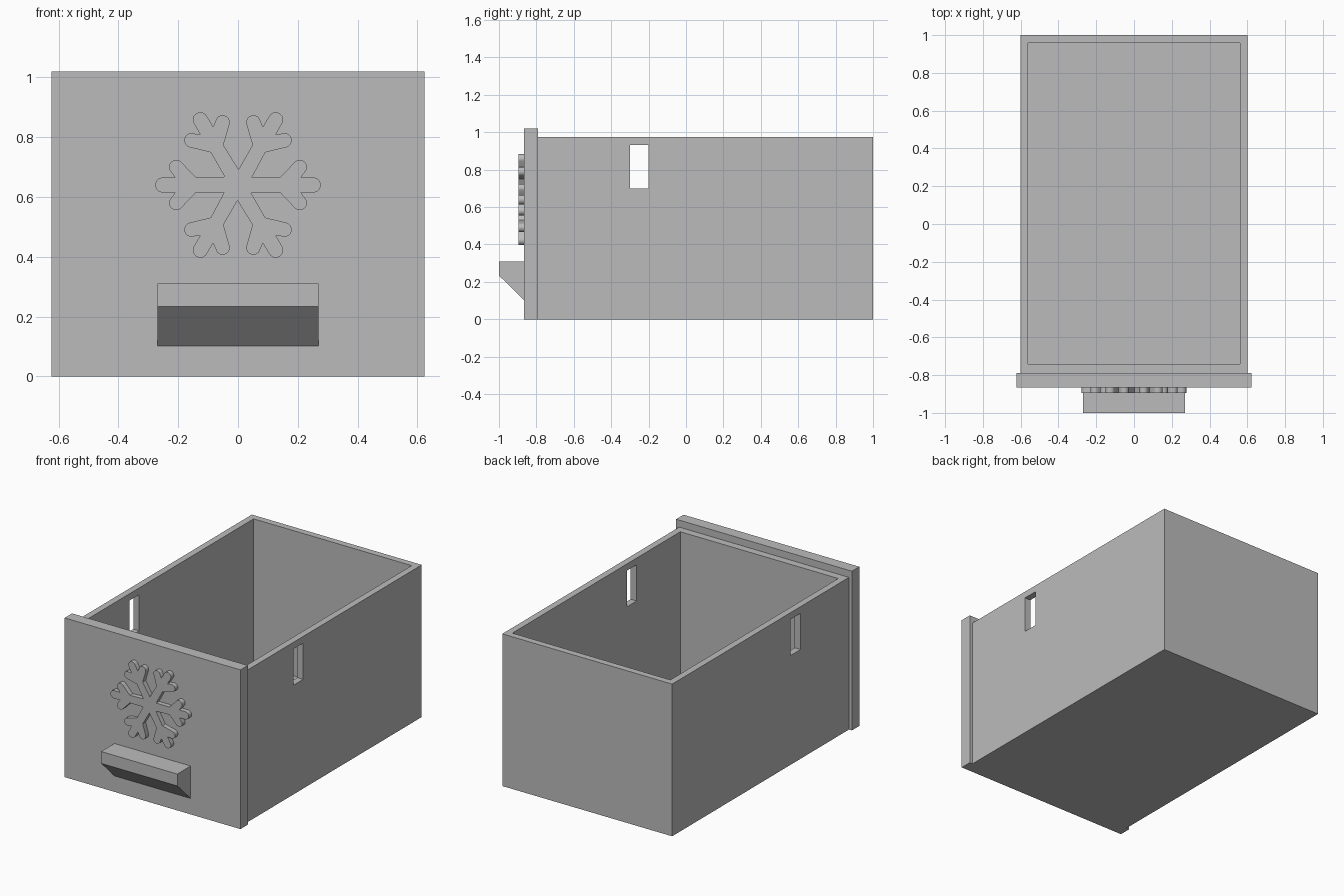
import bpy, bmesh
from math import pi, sin, cos, radians
from mathutils import Vector, Matrix

if "Cube" in bpy.data.objects:
    bpy.data.objects.remove(bpy.data.objects["Cube"], do_unlink=True)

GREY = (0.5, 0.5, 0.5, 1.0)
grey = bpy.data.materials.new("plain grey")
grey.use_nodes = True
grey.diffuse_color = GREY
grey.node_tree.nodes["Principled BSDF"].inputs["Base Color"].default_value = GREY


def add_object(name, bm):
    bmesh.ops.recalc_face_normals(bm, faces=bm.faces[:])
    mesh = bpy.data.meshes.new(name)
    bm.to_mesh(mesh)
    bm.free()
    mesh.materials.append(grey)
    obj = bpy.data.objects.new(name, mesh)
    bpy.context.collection.objects.link(obj)
    return obj


def box(name, low, high):
    low, high = Vector(low), Vector(high)
    bm = bmesh.new()
    place = Matrix.Translation((low + high) / 2) @ Matrix.Diagonal((high - low).to_4d())
    bmesh.ops.create_cube(bm, size=1, matrix=place)
    return add_object(name, bm)


def prism(name, points, shift):
    bm = bmesh.new()
    face = bm.faces.new([bm.verts.new(p) for p in points])
    moved = bmesh.ops.extrude_face_region(bm, geom=[face], use_keep_orig=True)["geom"]
    verts = [v for v in moved if isinstance(v, bmesh.types.BMVert)]
    bmesh.ops.translate(bm, verts=verts, vec=shift)
    return add_object(name, bm)


def cut(target, cutter):
    mod = target.modifiers.new("cut", 'BOOLEAN')
    mod.operation = 'DIFFERENCE'
    mod.solver = 'EXACT'
    mod.object = cutter
    cutter.hide_render = True
    bpy.context.view_layer.objects.active = target
    bpy.ops.object.modifier_apply(modifier=mod.name)
    bpy.data.objects.remove(cutter, do_unlink=True)


def arc(cx, cz, radius, start, end, steps=10):
    angles = [radians(start + (end - start) * i / steps) for i in range(steps + 1)]
    return [(cx + radius * cos(a), cz + radius * sin(a)) for a in angles]


# Open drawer body with a slot through both side walls
BACK_OF_PLATE, FRONT = -0.79, -0.865
body = box("drawer_body", (-0.602, BACK_OF_PLATE, 0), (0.602, 1, 0.975))
cut(body, box("cavity_cutter", (-0.56, -0.742, 0.045), (0.56, 0.958, 1.2)))
cut(body, box("slot_cutter", (-0.8, -0.3, 0.7), (0.8, -0.2, 0.932)))

# Front panel, slightly wider and taller than the body
box("front_panel", (-0.623, FRONT, 0), (0.623, BACK_OF_PLATE, 1.02))

# Wedge pull handle
pull = [(FRONT, 0.31), (-1, 0.31), (-1, 0.234), (FRONT, 0.102)]
prism("pull_handle", [(-0.27, y, z) for y, z in pull], (0.54, 0, 0))

# Raised snowflake: half an arm, mirrored, then repeated six times
half = [(0.046, 0.0245), (0.14, 0.0245)]
half += arc(0.207, 0.06, 0.024, 136, -22)
half += [(0.21, 0.025)]
half += arc(0.252, 0, 0.025, 90, 0, 6)
arm = half + [(x, -z) for x, z in reversed(half[1:-1])]
outline = []
for k in range(6):
    a = -k * pi / 3
    outline += [(x * cos(a) - z * sin(a), FRONT, 0.64 + x * sin(a) + z * cos(a)) for x, z in arm]
flake = prism("snowflake", outline, (0, -0.03, 0))
bpy.ops.object.select_all(action='DESELECT')
flake.select_set(True)
bpy.context.view_layer.objects.active = flake
bpy.ops.object.shade_smooth_by_angle(angle=radians(25))
